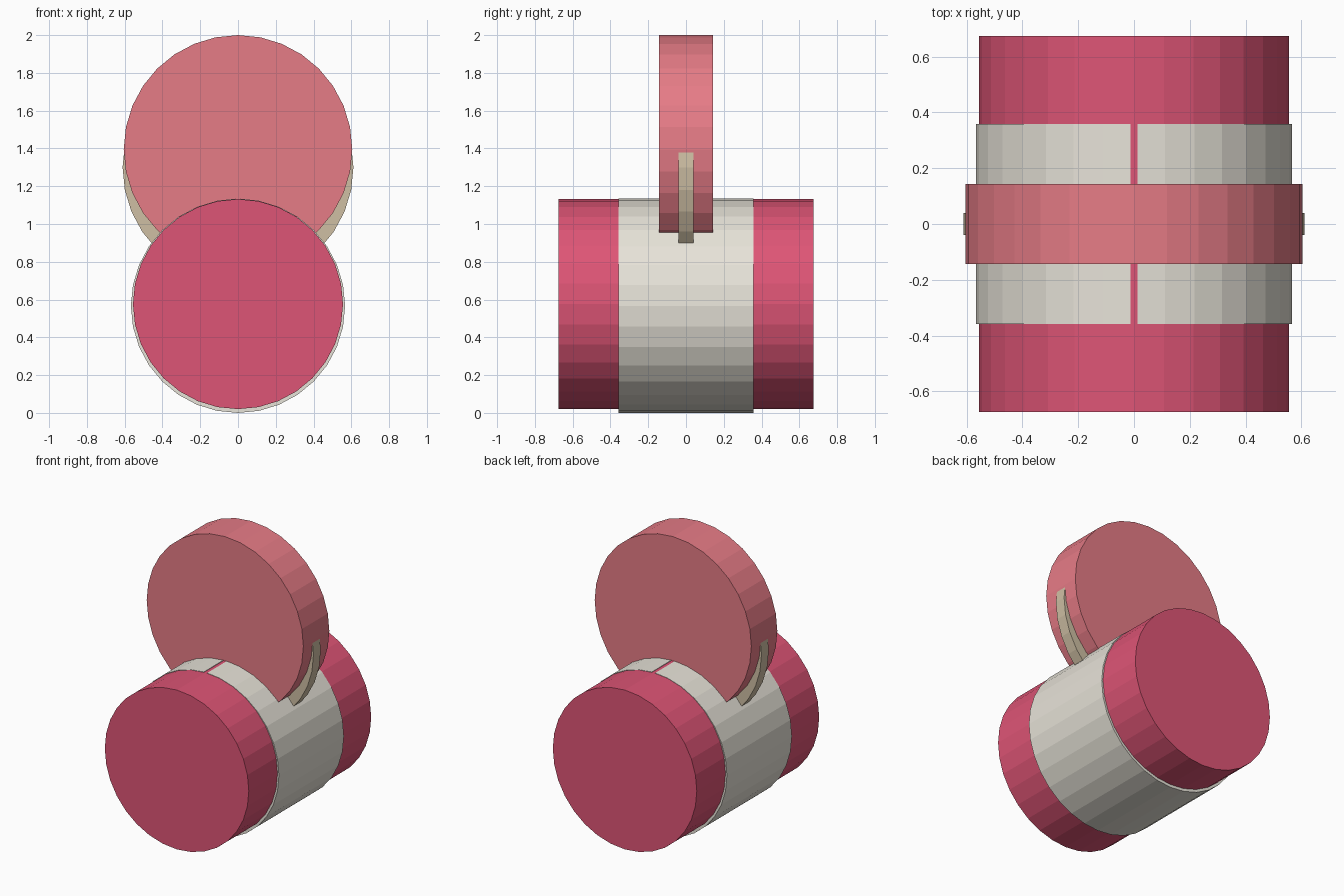
import bpy, bmesh, math

if "Cube" in bpy.data.objects:
    bpy.data.objects.remove(bpy.data.objects["Cube"])

SIDES = 32


def paint(obj, colour):
    mat = bpy.data.materials.new(obj.name + "_colour")
    mat.diffuse_color = (*colour, 1)
    mat.use_nodes = True
    mat.node_tree.nodes["Principled BSDF"].inputs["Base Color"].default_value = mat.diffuse_color
    obj.data.materials.append(mat)


def disc(name, radius, half_depth, z, colour):
    """Flat-shaded drum lying along the y axis, with a corner at the very top."""
    bpy.ops.mesh.primitive_cylinder_add(vertices=SIDES, radius=radius, depth=2 * half_depth,
                                        location=(0, 0, z), rotation=(math.pi / 2, 0, 0))
    obj = bpy.context.object
    obj.name = name
    paint(obj, colour)
    return obj


def split_band(name, radius, thickness, half_depth, z, half_gap, colour):
    """Open band along y with a narrow slit at the top."""
    start = math.asin(half_gap / radius)
    step = 2 * math.pi / SIDES
    angles = [start] + [step * i for i in range(1, SIDES)] + [2 * math.pi - start]
    bm = bmesh.new()
    rings = []
    for a in angles:
        s, c = math.sin(a), math.cos(a)
        rings.append([bm.verts.new((r * s, y, z + r * c))
                      for r, y in ((radius, -half_depth), (radius, half_depth),
                                   (radius - thickness, half_depth),
                                   (radius - thickness, -half_depth))])
    for p, q in zip(rings, rings[1:]):
        for i in range(4):
            j = (i + 1) % 4
            bm.faces.new((p[i], p[j], q[j], q[i]))
    bm.faces.new(rings[0])
    bm.faces.new(rings[-1])
    bmesh.ops.recalc_face_normals(bm, faces=bm.faces)
    mesh = bpy.data.meshes.new(name)
    bm.to_mesh(mesh)
    bm.free()
    obj = bpy.data.objects.new(name, mesh)
    bpy.context.collection.objects.link(obj)
    paint(obj, colour)


# Lower drum and its pale wrap
disc("lower_drum", 0.556, 0.675, 0.576, (0.73, 0.09, 0.18))
split_band("drum_wrap", 0.567, 0.03, 0.358, 0.567, 0.013, (0.80, 0.77, 0.69))

# Upright wheel and the thin rim emerging from its lower edge
disc("upper_wheel", 0.605, 0.143, 1.395, (0.79, 0.20, 0.24))
disc("wheel_rim", 0.611, 0.04, 1.30, (0.62, 0.52, 0.37))
